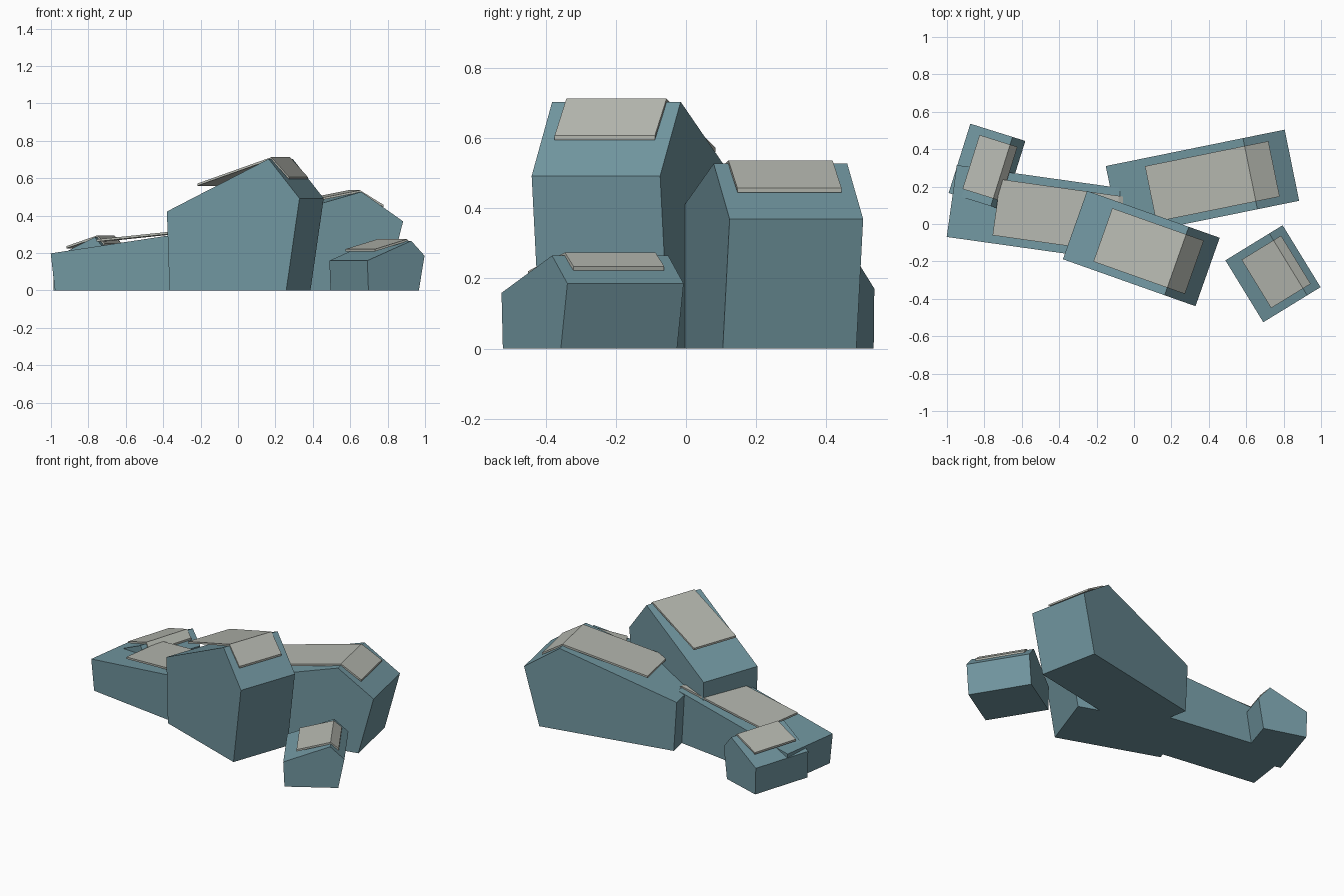
import bpy, bmesh, math
from mathutils import Matrix

if "Cube" in bpy.data.objects:
    bpy.data.objects.remove(bpy.data.objects["Cube"])


def material(name, rgb):
    m = bpy.data.materials.new(name)
    m.diffuse_color = (*rgb, 1)
    m.use_nodes = True
    m.node_tree.nodes["Principled BSDF"].inputs["Base Color"].default_value = m.diffuse_color
    return m


BLUE = material("slate blue", (0.165, 0.305, 0.35))
PALE = material("pale stone", (0.46, 0.475, 0.43))


def prism(name, profile, width, place, mat):
    """Extrude an (along, up) profile symmetrically across its width."""
    bm = bmesh.new()
    face = bm.faces.new([bm.verts.new((u, -width / 2, z)) for u, z in profile])
    out = bmesh.ops.extrude_face_region(bm, geom=[face])
    moved = [v for v in out["geom"] if isinstance(v, bmesh.types.BMVert)]
    bmesh.ops.translate(bm, verts=moved, vec=(0, width, 0))
    bmesh.ops.recalc_face_normals(bm, faces=bm.faces)
    mesh = bpy.data.meshes.new(name)
    bm.to_mesh(mesh)
    bm.free()
    mesh.materials.append(mat)
    ob = bpy.data.objects.new(name, mesh)
    ob.matrix_world = place
    bpy.context.collection.objects.link(ob)


def block(name, x, y, angle, length, height, width=0.388):
    """Lopsided ridged block with a bent pale slab over its ridge."""
    place = Matrix.Translation((x, y, 0)) @ Matrix.Rotation(math.radians(angle), 4, "Z")

    def scaled(points, lift=0):
        return [((u - 0.5) * length, z * height + lift) for u, z in points]

    body = [(0.02, 0), (0.9, 0), (1, 0.7), (0.767, 1), (0, 0.6)]
    prism(name, scaled(body), width, place, BLUE)
    cap = [(0.21, 0.8), (0.767, 1), (0.9, 0.85)]
    profile = scaled(cap, 0.009) + scaled(cap[::-1], -0.003)
    prism(name + "_cap", profile, width * 0.78, place, PALE)


# name, centre x, centre y, turn, length, ridge height
block("main_block", 0.039, -0.131, -19.5, 0.752, 0.703)
block("back_right_block", 0.366, 0.217, 11.5, 0.976, 0.527)
block("front_right_block", 0.743, -0.266, 31.5, 0.359, 0.265)
block("left_low_block", -0.405, 0.043, -8.0, 1.15, 0.33)
block("back_left_block", -0.786, 0.305, -17.4, 0.308, 0.285)
